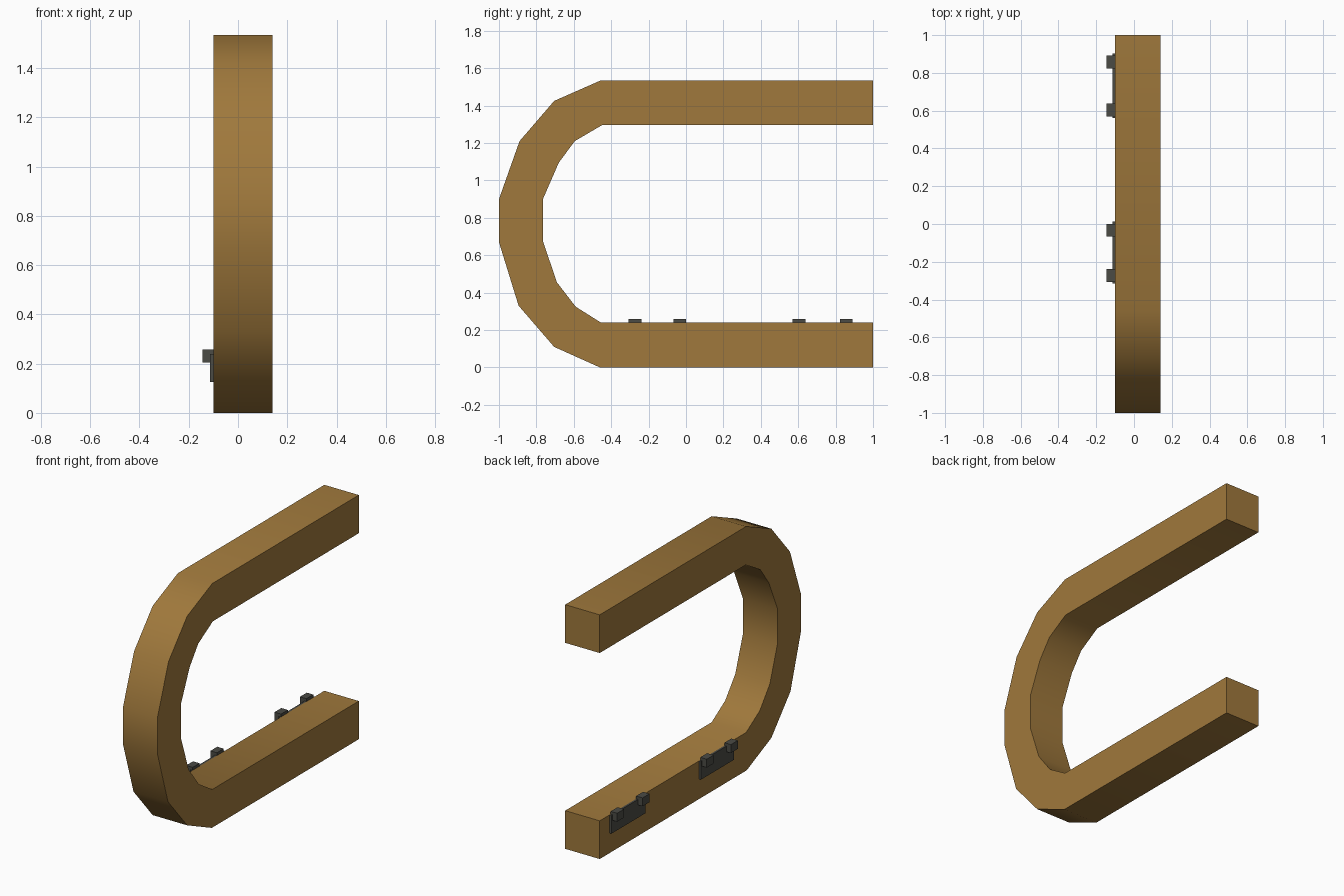
import bpy
import bmesh
import math

cube = bpy.data.objects.get("Cube")
if cube:
    bpy.data.objects.remove(cube, do_unlink=True)


def material(name, colour):
    mat = bpy.data.materials.new(name)
    mat.use_nodes = True
    mat.diffuse_color = colour
    mat.node_tree.nodes["Principled BSDF"].inputs["Base Color"].default_value = colour
    return mat


def make_object(name, bm, mat):
    bmesh.ops.recalc_face_normals(bm, faces=bm.faces)
    mesh = bpy.data.meshes.new(name)
    bm.to_mesh(mesh)
    bm.free()
    mesh.materials.append(mat)
    obj = bpy.data.objects.new(name, mesh)
    bpy.context.collection.objects.link(obj)
    return obj


def box(name, low, high, mat):
    bm = bmesh.new()
    bmesh.ops.create_cube(bm, size=1)
    for v in bm.verts:
        v.co = [(a + b) / 2 + c * (b - a) for a, b, c in zip(low, high, v.co)]
    return make_object(name, bm, mat)


wood = material("warm wood", (0.35, 0.19, 0.045, 1))
iron = material("dark iron", (0.07, 0.07, 0.06, 1))

# Curved beam: matching outer and inner (y, z) outlines, from lower to upper arm
outer = [(1, 0), (-0.46, 0), (-0.705, 0.11), (-0.895, 0.33), (-1, 0.67),
         (-1, 0.90), (-0.89, 1.21), (-0.705, 1.425), (-0.455, 1.535), (1, 1.535)]
inner = [(1, 0.24), (-0.455, 0.24), (-0.59, 0.325), (-0.69, 0.455), (-0.765, 0.675),
         (-0.765, 0.90), (-0.68, 1.095), (-0.595, 1.21), (-0.45, 1.295), (1, 1.295)]
RIGHT, LEFT = -0.10, 0.14

bm = bmesh.new()
rings = [[bm.verts.new((x, y, z)) for x, (y, z) in
          ((RIGHT, o), (LEFT, o), (LEFT, i), (RIGHT, i))]
         for o, i in zip(outer, inner)]
for a, b in zip(rings, rings[1:]):
    for k in range(4):
        n = (k + 1) % 4
        bm.faces.new((a[k], a[n], b[n], b[k]))
bm.faces.new(rings[0])
bm.faces.new(rings[-1])
beam = make_object("curved_beam", bm, wood)
bpy.ops.object.select_all(action="DESELECT")
beam.select_set(True)
bpy.context.view_layer.objects.active = beam
bpy.ops.object.shade_smooth_by_angle(angle=math.radians(35))

# Two brackets on the right side of the lower arm, each a plate with two pegs
for label, start, end in (("front", -0.315, 0.012), ("back", 0.562, 0.902)):
    box(label + "_bracket_plate", (-0.113, start, 0.125), (RIGHT, end, 0.24), iron)
    for side, y in (("front", start + 0.042), ("back", end - 0.045)):
        box(f"{label}_bracket_{side}_peg", (-0.145, y - 0.034, 0.205),
            (RIGHT, y + 0.034, 0.258), iron)
